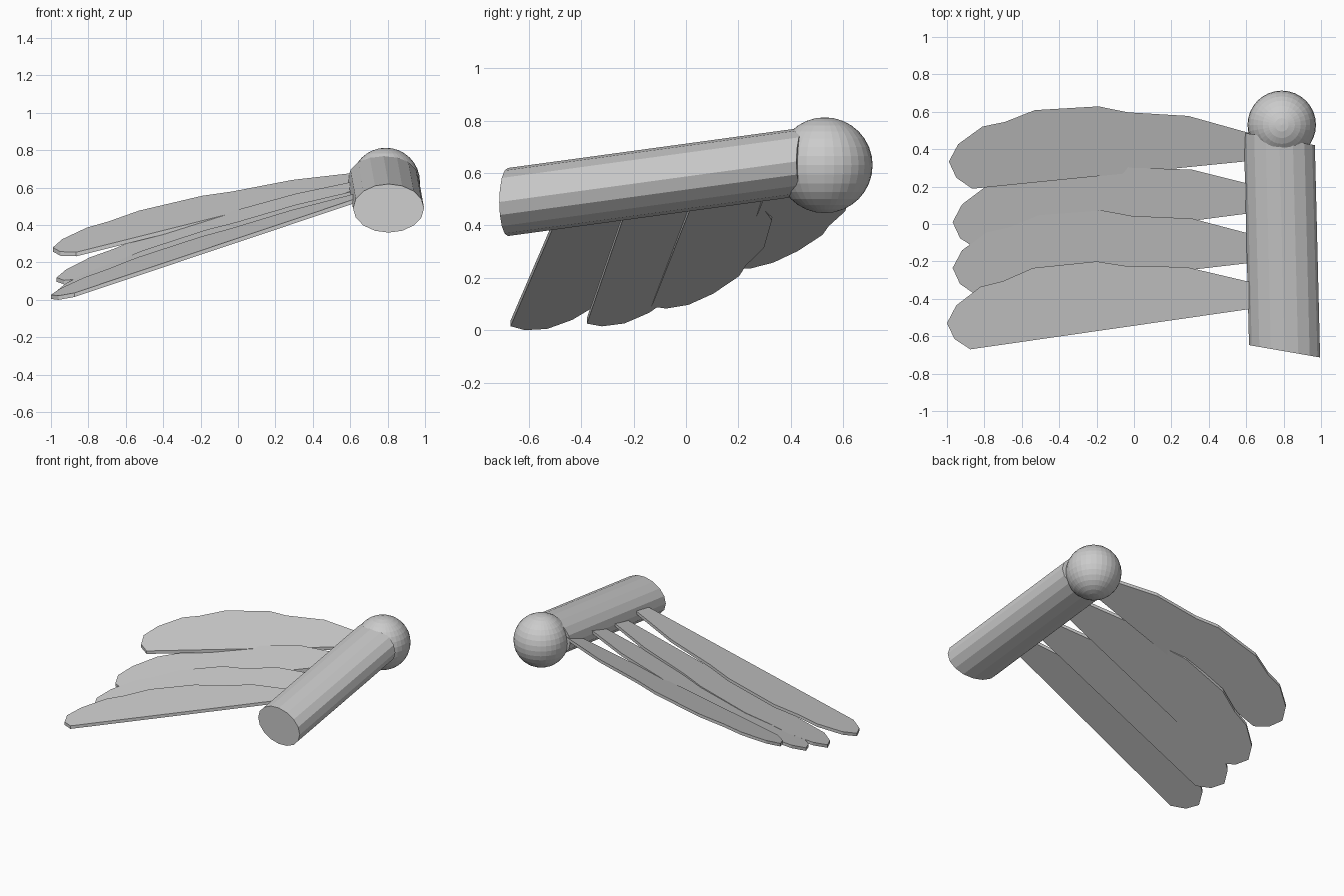
import bpy, bmesh
from mathutils import Matrix, Vector

cube = bpy.data.objects.get("Cube")
if cube:
    bpy.data.objects.remove(cube, do_unlink=True)


def add_object(name, bm):
    bmesh.ops.recalc_face_normals(bm, faces=bm.faces[:])
    mesh = bpy.data.meshes.new(name)
    bm.to_mesh(mesh)
    bm.free()
    obj = bpy.data.objects.new(name, mesh)
    bpy.context.collection.objects.link(obj)
    return obj


# Arm bone: flattened, slightly sheared cylinder
bm = bmesh.new()
bmesh.ops.create_cone(bm, cap_ends=True, segments=16, radius1=1, radius2=1, depth=1)
width, height, axis = Vector((-.19, .033, 0)), Vector((0, 0, .13)), Vector((-.028, 1.135, .155))
shape = Matrix((width, height, axis)).transposed().to_4x4()
bm.transform(Matrix.Translation((.791, -.113, .567)) @ shape)
add_object("wing_arm", bm)

# Shoulder joint
bm = bmesh.new()
bmesh.ops.create_uvsphere(bm, u_segments=32, v_segments=16, radius=.183)
bm.transform(Matrix.Translation((.79, .53, .63)))
add_object("shoulder_ball", bm)

# Feather outline, from the upper root around the tip to the lower root
OUTLINE = [(.70, -.335), (.62, -.31), (.28, -.23), (-.04, -.225), (-.20, -.20),
           (-.54, -.235), (-.70, -.305), (-.82, -.335), (-.95, -.435),
           (-1, -.53), (-.96, -.615), (-.875, -.67), (.70, -.443)]
CORNER = Vector((-.875, -.67))
THICKNESS = .022


def feather(name, shift_x, shift_y, sweep, base_z, slope_x, slope_y):
    """Place the outline on a sloping plane and thicken it downwards."""
    def place(x, y):
        return Vector((x + shift_x, y + shift_y + sweep * x))

    origin = place(*CORNER)
    bm = bmesh.new()
    verts = []
    for x, y in OUTLINE:
        p = place(x, y)
        d = p - origin
        verts.append(bm.verts.new((p.x, p.y, base_z + slope_x * d.x + slope_y * d.y)))
    face = bm.faces.new(verts)
    extruded = bmesh.ops.extrude_face_region(bm, geom=[face], use_keep_orig=True)
    lower = [g for g in extruded["geom"] if isinstance(g, bmesh.types.BMVert)]
    bmesh.ops.translate(bm, verts=lower, vec=(0, 0, -THICKNESS))
    add_object(name, bm)


# Four overlapping feathers, front to back
feather("feather_front", 0, 0, 0, .037, .306, .20)
feather("feather_second", .03, .267, -.028, .047, .305, .27)
feather("feather_third", .03, .525, -.015, .112, .285, .30)
feather("feather_back", .01, .82, -.044, .255, .214, .357)
